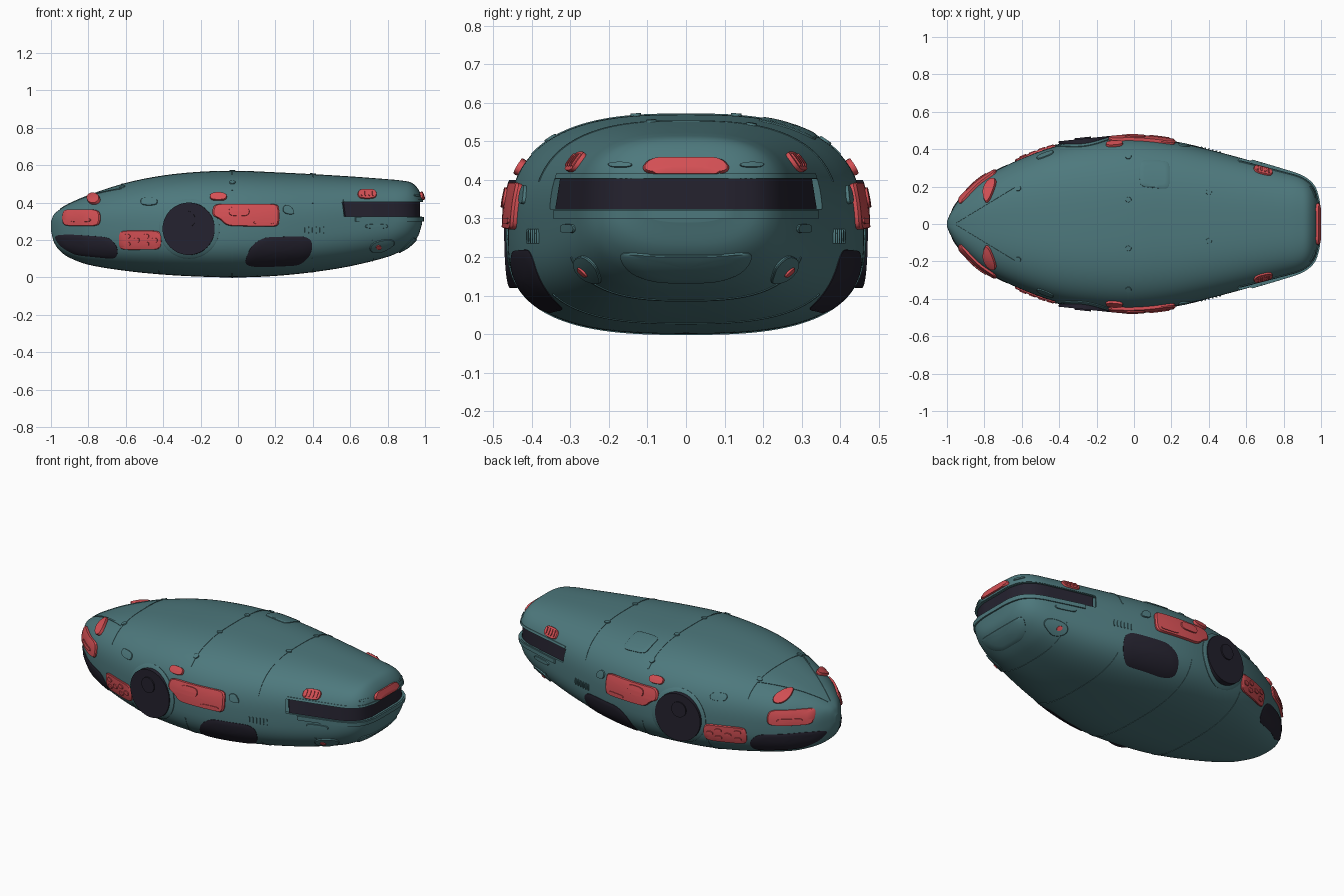
import bpy, bmesh, math
from mathutils import Vector, Matrix
from mathutils.bvhtree import BVHTree

if "Cube" in bpy.data.objects:
    bpy.data.objects.remove(bpy.data.objects["Cube"])

def material(name, rgb):
    m = bpy.data.materials.new(name)
    m.diffuse_color = (*rgb, 1)
    m.use_nodes = True
    m.node_tree.nodes["Principled BSDF"].inputs["Base Color"].default_value = m.diffuse_color
    return m

TEAL = material("teal_paint", (0.075, 0.19, 0.205))
RED = material("red_trim", (0.66, 0.08, 0.09))
DARK = material("dark_glass", (0.018, 0.016, 0.028))

def finish(name, bm, mat, angle=35):
    bmesh.ops.recalc_face_normals(bm, faces=bm.faces[:])
    me = bpy.data.meshes.new(name)
    bm.to_mesh(me)
    bm.free()
    ob = bpy.data.objects.new(name, me)
    bpy.context.collection.objects.link(ob)
    me.materials.append(mat)
    smooth(ob, angle)
    return ob

def smooth(ob, angle):
    bpy.ops.object.select_all(action='DESELECT')
    ob.select_set(True)
    bpy.context.view_layer.objects.active = ob
    bpy.ops.object.shade_smooth_by_angle(angle=math.radians(angle))

# hull stations: x, half width, bottom, top, height of widest point
HULL = [(-1, .015, .25, .30, .27), (-.985, .05, .19, .335, .26), (-.95, .11, .14, .365, .25),
        (-.9, .165, .105, .395, .25), (-.8, .25, .068, .44, .25), (-.6, .35, .035, .505, .25),
        (-.4, .42, .015, .545, .25), (-.2, .452, .004, .565, .25), (0, .462, 0, .57, .25),
        (.2, .442, .008, .562, .25), (.4, .398, .028, .552, .26), (.6, .345, .06, .54, .28),
        (.8, .288, .11, .525, .31), (.88, .262, .145, .517, .33), (.93, .232, .18, .505, .34),
        (.965, .19, .225, .47, .35), (.985, .13, .29, .425, .36)]

def slope(i, k):
    a, b = HULL[max(i - 1, 0)], HULL[min(i + 1, len(HULL) - 1)]
    return (b[k] - a[k]) / (b[0] - a[0])

def station(x):
    i = max(j for j in range(len(HULL) - 1) if HULL[j][0] <= x or j == 0)
    a, b = HULL[i], HULL[i + 1]
    h = b[0] - a[0]
    t = (x - a[0]) / h
    return [(2*t**3 - 3*t*t + 1)*a[k] + (t**3 - 2*t*t + t)*h*slope(i, k)
            + (3*t*t - 2*t**3)*b[k] + (t**3 - t*t)*h*slope(i + 1, k) for k in range(1, 5)]

def surf(x, t, off=0):
    w, zb, zt, zc = station(x)
    c, s = math.cos(t), math.sin(t)
    p = 2 / 2.8
    y = math.copysign(abs(c)**p, c) * (w + off)
    z = zc + math.copysign(abs(s)**p, s) * ((zt - zc if s > 0 else zc - zb) + off)
    return Vector((x, y, z))

def loft(bm, rows, closed=False):
    vs = [[bm.verts.new(p) for p in r] for r in rows]
    n = len(rows[0])
    for a, b in zip(vs, vs[1:] + ([vs[0]] if closed else [])):
        for j in range(n):
            bm.faces.new((a[j], a[(j + 1) % n], b[(j + 1) % n], b[j]))
    if not closed:
        bm.faces.new(vs[0])
        bm.faces.new(vs[-1])

# hull
bm = bmesh.new()
xs = [-.0075 - .9925 * math.cos(math.pi * i / 120) for i in range(121)]
loft(bm, [[surf(x, 2 * math.pi * j / 96) for j in range(96)] for x in xs])
bmesh.ops.recalc_face_normals(bm, faces=bm.faces[:])
TREE = BVHTree.FromBMesh(bm)
hull = finish("hull", bm, TEAL)

def cast(view, u, v, off):
    o, d = {"left": ((u, -2, v), (0, 1, 0)), "right": ((u, 2, v), (0, -1, 0)),
            "back": ((2, u, v), (-1, 0, 0)), "top": ((u, v, 2), (0, 0, -1))}[view]
    loc, nor, _, _ = TREE.ray_cast(Vector(o), Vector(d))
    if loc is None:
        loc, nor, _, _ = TREE.find_nearest(Vector(o) + Vector(d) * (1.05 if view == "back" else 1.6))
    return loc + nor * off

def rounded(pts, n=3):
    for _ in range(n):
        out = []
        for i, p in enumerate(pts):
            q = pts[(i + 1) % len(pts)]
            L = math.dist(p, q)
            f = min(.25, .018 / max(L, 1e-6))
            out += [(p[0]+(q[0]-p[0])*f, p[1]+(q[1]-p[1])*f), (q[0]+(p[0]-q[0])*f, q[1]+(p[1]-q[1])*f)]
        pts = out
    dense = []
    for i, p in enumerate(pts):
        q = pts[(i + 1) % len(pts)]
        k = max(1, int(math.dist(p, q) / .02))
        dense += [(p[0]+(q[0]-p[0])*j/k, p[1]+(q[1]-p[1])*j/k) for j in range(k)]
    return dense

# raised plate that follows the hull, seen along one view
def plate(name, views, pts, h, mat, n=3):
    ring = rounded(pts, n)
    cu = (min(p[0] for p in ring) + max(p[0] for p in ring)) / 2
    cv = (min(p[1] for p in ring) + max(p[1] for p in ring)) / 2
    bm = bmesh.new()
    for view in views:
        rows = [[cast(view, cu + (u - cu)*s, cv + (v - cv)*s, o) for u, v in ring]
                for s, o in ((1, -.01), (1, h * .6), (.95, h), (.7, h), (.45, h), (.2, h), (.02, h))]
        loft(bm, rows)
    return finish(name, bm, mat)

SIDES = ("left", "right")

def box(x0, x1, z0, z1):
    return [(x0, z0), (x1, z0), (x1, z1), (x0, z1)]

def oval(x, z, rx, rz, n=32):
    return [(x + rx * math.cos(2*math.pi*i/n), z + rz * math.sin(2*math.pi*i/n)) for i in range(n)]

# band wrapped around the tail, following the hull
def tail_band(name, z0, z1, deg, inner, outer, mat):
    rows = []
    for i in range(81):
        a = math.radians(-deg + 2 * deg * i / 80)
        d = Vector((math.cos(a), math.sin(a), 0))
        p = [TREE.ray_cast(Vector((.3, 0, z)), d)[0] for z in (z0, z1)]
        rows.append([p[0] + d*inner, p[0] + d*outer, p[1] + d*outer, p[1] + d*inner])
    bm = bmesh.new()
    loft(bm, rows)
    return finish(name, bm, mat)

# window slot cut into the tail
cutter = tail_band("slot_cutter", .325, .402, 53, -.022, .05, TEAL)
cutter.hide_render = True
mod = hull.modifiers.new("slot", 'BOOLEAN')
mod.operation, mod.object, mod.solver = 'DIFFERENCE', cutter, 'EXACT'
dg = bpy.context.evaluated_depsgraph_get()
cut = bpy.data.meshes.new_from_object(hull.evaluated_get(dg))
hull.modifiers.clear()
hull.data = cut
bpy.data.objects.remove(cutter)
smooth(hull, 35)
tail_band("rear_window", .322, .404, 51, -.03, -.012, DARK)
tail_band("rear_ledge", .298, .322, 46, -.02, .009, TEAL)
tail_band("rear_brow", .404, .416, 52, -.02, .004, TEAL)

# round side intakes
bm = bmesh.new()
for s in (-1, 1):
    for x, z, r, out in ((-.26, .26, .14, .457), (-.27, .31, .045, .463)):
        m = Matrix.Translation((x, s * (out - .04), z)) @ Matrix.Rotation(-s * math.radians(-6), 4, 'Z') \
            @ Matrix.Rotation(math.pi / 2, 4, 'X')
        bmesh.ops.create_cone(bm, cap_ends=True, segments=48, radius1=r, radius2=r, depth=.08, matrix=m)
finish("intake_disc", bm, DARK)
plate("intake_ring", SIDES, oval(-.26, .26, .162, .158), .008, TEAL, 0)

# dark side panels
plate("nose_glass", SIDES, [(-.988, .225), (-.95, .165), (-.87, .12), (-.65, .098), (-.64, .16),
                            (-.69, .215), (-.9, .23)], .004, DARK)
plate("lower_side_glass", SIDES, [(.03, .07), (.1, .055), (.33, .065), (.39, .12), (.4, .19),
                                  (.36, .22), (.14, .215), (.07, .17)], .004, DARK)

# red side trim
plate("side_panel", SIDES, [(-.14, .33), (-.1, .315), (-.06, .275), (.22, .27), (.22, .39), (-.13, .39)], .016, RED)
plate("side_panel_slot", SIDES, box(-.05, .06, .325, .375), .022, RED)
plate("side_panel_tab", SIDES, box(.08, .19, .285, .3), .02, RED)
plate("side_tab", SIDES, box(-.15, -.06, .41, .448), .014, RED)
plate("nose_button", SIDES, oval(-.77, .415, .034, .026), .016, RED, 0)
plate("nose_panel", SIDES, box(-.935, -.735, .275, .36), .012, RED)
plate("nose_panel_inset", SIDES, box(-.89, -.78, .295, .315), .017, RED)
plate("lower_panel", SIDES, box(-.635, -.41, .15, .25), .01, RED)
for i, (x, z) in enumerate(((-.59, .22), (-.59, .18), (-.54, .2), (-.49, .22), (-.49, .18), (-.445, .2))):
    plate(f"lower_panel_key_{i}", SIDES, box(x - .018, x + .018, z - .012, z + .012), .015, RED, 2)
plate("side_vent", SIDES, box(.64, .74, .42, .468), .01, RED)
for i in range(4):
    x = .66 + i * .02
    plate(f"side_vent_slat_{i}", SIDES, box(x - .005, x + .005, .43, .46), .015, RED, 1)
plate("rear_panel", ("back",), [(-.1, .415), (.1, .415), (.115, .43), (.09, .455), (-.09, .455), (-.115, .43)], .015, RED)

# small teal fittings
plate("side_fitting", SIDES, box(-.52, -.43, .385, .425), .006, TEAL)
plate("side_bracket", SIDES, [(.24, .34), (.31, .335), (.28, .385), (.24, .385)], .008, TEAL)
for i in range(6):
    x = .36 + i * .02
    plate(f"grille_slat_{i}", SIDES, box(x - .004, x + .004, .235, .272), .006, TEAL, 1)
plate("rear_pod", SIDES, [(.7, .14), (.76, .13), (.84, .175), (.83, .205), (.76, .2), (.71, .18)], .007, TEAL)
plate("rear_pod_lamp", SIDES, oval(.75, .165, .014, .011, 16), .012, RED, 0)
plate("rear_fitting", SIDES, box(.68, .8, .262, .285), .006, TEAL)
plate("rear_mouth", ("back",), [(-.18, .215), (-.15, .16), (-.08, .135), (.08, .135), (.15, .16),
                                (.18, .215), (.08, .205), (-.08, .205)], .006, TEAL)
for s in (-1, 1):
    plate("rear_slot_tab", ("back",), box(s*.17 - .03, s*.17 + .03, .432, .445), .005, TEAL, 2)
plate("roof_hatch", ("top",), [(.03, .2), (.19, .185), (.19, .335), (.03, .34)], .006, TEAL)
for i, (x, y) in enumerate(((-.03, .36), (-.03, -.13), (-.03, .13), (-.03, -.35), (.4, .17), (.4, -.09),
                            (-.62, .19), (-.62, -.19))):
    plate(f"roof_latch_{i}", ("top",), oval(x, y, .016, .014, 16), .006, TEAL, 0)

# hull seams: hoops across the body
def hoop(name, x, t0, t1):
    rows = []
    for i in range(97):
        t = math.radians(t0 + (t1 - t0) * i / 96)
        rows.append([surf(x - .004, t, -.006), surf(x - .004, t, .002), surf(x + .004, t, .002), surf(x + .004, t, -.006)])
    bm = bmesh.new()
    loft(bm, rows)
    finish(name, bm, TEAL)

for name, x, t0, t1 in (("mid_seam_top", -.03, 35, 145), ("mid_seam_bottom", -.03, 190, 350),
                        ("rear_seam_top", .4, 20, 160), ("rear_seam_bottom", .4, 215, 325),
                        ("nose_seam", -.62, 30, 150), ("tail_seam_bottom", .72, 200, 340),
                        ("front_seam_bottom", -.42, 200, 340)):
    hoop(name, x, t0, t1)

# V-shaped seam on the nose
for s in (-1, 1):
    rows = []
    for i in range(31):
        f = i / 30
        x, y = -.95 + .33 * f, s * (.01 + .2 * f)
        rows.append([cast("top", x, y + d, o) for d, o in ((-.005, -.006), (-.005, .003), (.005, .003), (.005, -.006))])
    bm = bmesh.new()
    loft(bm, rows)
    finish("nose_v_seam", bm, TEAL)
